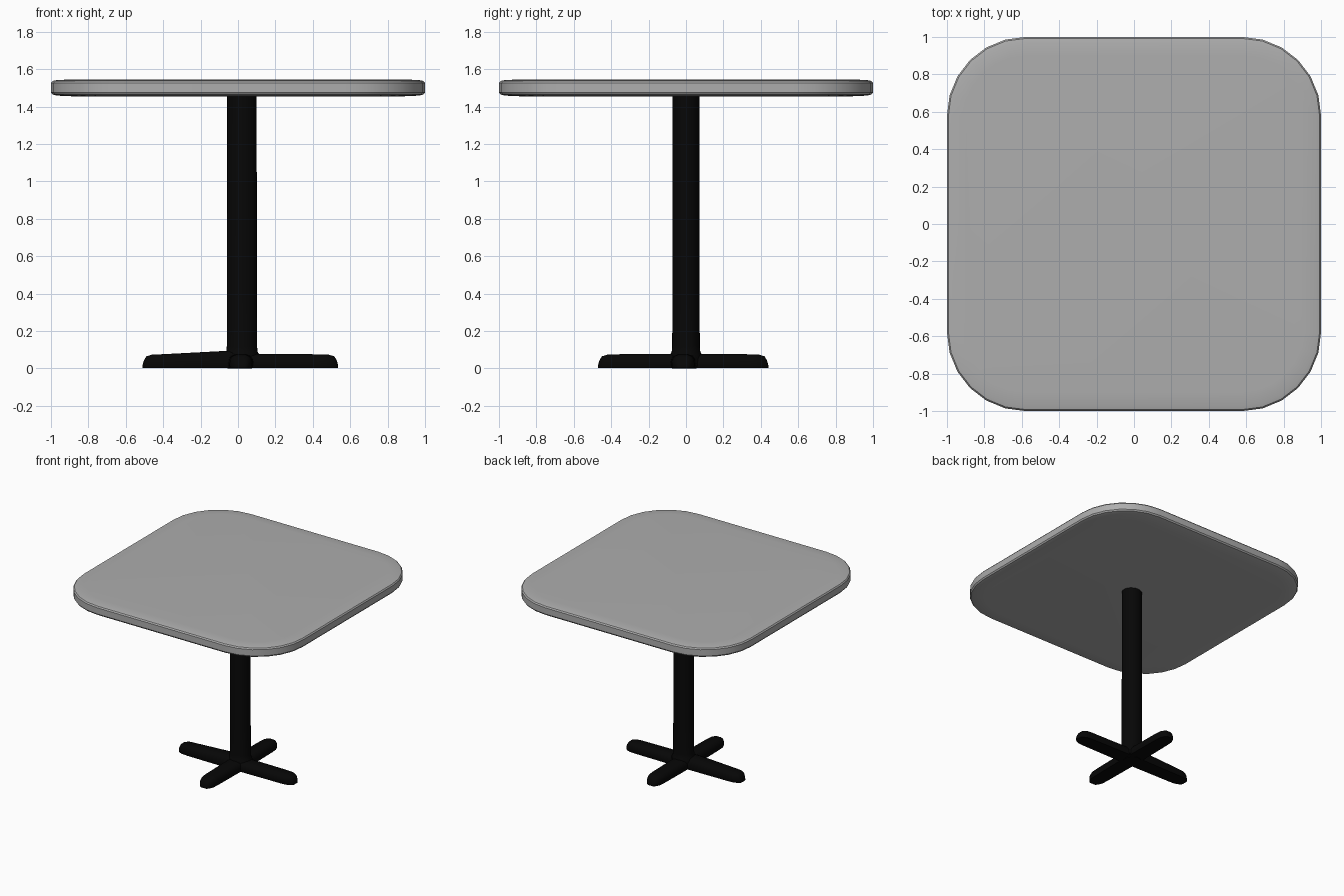
import bpy, bmesh
from math import cos, sin, pi, radians

if "Cube" in bpy.data.objects:
    bpy.data.objects.remove(bpy.data.objects["Cube"])


def colour(name, v):
    m = bpy.data.materials.new(name)
    m.diffuse_color = (v, v, v, 1)
    m.use_nodes = True
    m.node_tree.nodes["Principled BSDF"].inputs["Base Color"].default_value = m.diffuse_color
    return m


black = colour("black_metal", 0.002)
grey = colour("mid_grey", 0.42)


def loft(name, rings, mat, angle=35):
    """Skin a stack of equal-length closed rings and cap both ends."""
    bm = bmesh.new()
    loops = [[bm.verts.new(p) for p in ring] for ring in rings]
    n = len(loops[0])
    for a, b in zip(loops, loops[1:]):
        for i in range(n):
            j = (i + 1) % n
            bm.faces.new((a[i], a[j], b[j], b[i]))
    bm.faces.new(loops[0][::-1])
    bm.faces.new(loops[-1])
    bmesh.ops.recalc_face_normals(bm, faces=bm.faces)
    me = bpy.data.meshes.new(name)
    bm.to_mesh(me)
    bm.free()
    me.materials.append(mat)
    ob = bpy.data.objects.new(name, me)
    bpy.context.collection.objects.link(ob)
    bpy.ops.object.select_all(action='DESELECT')
    ob.select_set(True)
    bpy.context.view_layer.objects.active = ob
    bpy.ops.object.shade_smooth_by_angle(angle=radians(angle))
    return ob


def rounded_square(inset, z, half=1.0, radius=0.42, steps=6):
    c, r = half - radius, radius - inset
    pts = []
    for k, (sx, sy) in enumerate([(1, 1), (-1, 1), (-1, -1), (1, -1)]):
        for i in range(steps + 1):
            a = (k + i / steps) * pi / 2
            pts.append((sx * c + r * cos(a), sy * c + r * sin(a), z))
    return pts


# Table top: rounded square slab with softened rims
loft("table_top", [rounded_square(i, z) for i, z in [
    (0.12, 1.455), (0.03, 1.459), (0.008, 1.465), (0, 1.476),
    (0, 1.527), (0.008, 1.537), (0.03, 1.542), (0.10, 1.545)]], grey)

# Column: slightly oval tube with a small flare at the foot
CX, CY, N = 0.021, 0.0, 24
loft("column", [[(CX + 0.08 * s * cos(2 * pi * i / N),
                  CY + 0.073 * s * sin(2 * pi * i / N), z) for i in range(N)]
                for s, z in [(1.15, 0.01), (1.15, 0.075), (1.05, 0.09),
                             (1.01, 0.12), (1, 0.36), (0.985, 1.46)]], black)

# Foot: four arms with rounded section and rounded, sloping tips
SECTION = [(-0.92, 0), (-1, 0.2), (-0.95, 0.6), (-0.75, 0.88), (-0.4, 1),
           (0.4, 1), (0.75, 0.88), (0.95, 0.6), (1, 0.2), (0.92, 0)]


def foot_arm(name, length, angle, root):
    # distance back from the tip, half width, height
    stations = [(length, 0.07, root), (length - 0.1, 0.068, root),
                (0.10, 0.064, 0.073), (0.05, 0.06, 0.071),
                (0.02, 0.047, 0.062), (0.007, 0.036, 0.04), (0, 0.026, 0.016)]
    ca, sa = cos(angle), sin(angle)
    rings = []
    for back, w, h in stations:
        d = length - back
        rings.append([(0.015 + d * ca - u * w * sa, -0.015 + d * sa + u * w * ca,
                       0.003 + v * h) for u, v in SECTION])
    loft(name, rings, black, 50)


for name, length, angle, root in [("right_foot", 0.52, 0, 0.074),
                                  ("back_foot", 0.455, pi / 2, 0.075),
                                  ("left_foot", 0.525, pi, 0.09),
                                  ("front_foot", 0.455, -pi / 2, 0.075)]:
    foot_arm(name, length, angle, root)

# Foot underside pad touching the floor
loft("foot_pad", [[(0.01 + 0.065 * cos(2 * pi * i / N), -0.01 + 0.065 * sin(2 * pi * i / N), z)
                   for i in range(N)] for z in (0, 0.05)], black)
